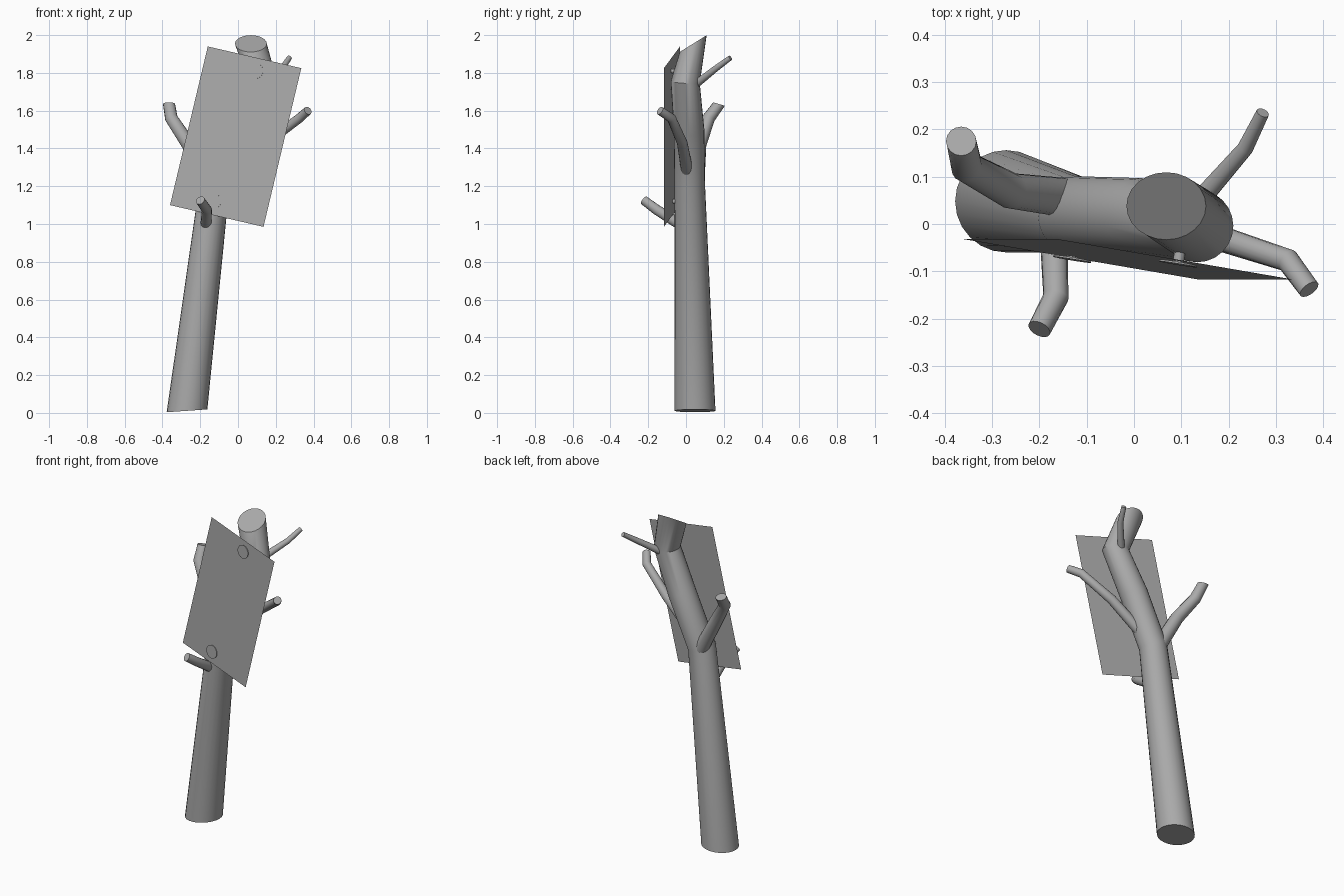
import bpy, bmesh, math
from mathutils import Vector

if "Cube" in bpy.data.objects:
    bpy.data.objects.remove(bpy.data.objects["Cube"], do_unlink=True)

grey = bpy.data.materials.new("plain grey")
grey.use_nodes = True
grey.diffuse_color = (0.4, 0.4, 0.4, 1)
grey.node_tree.nodes["Principled BSDF"].inputs["Base Color"].default_value = (0.4, 0.4, 0.4, 1)


def finish(name, bm, smooth=True):
    """Turn a bmesh into a named, coloured object."""
    mesh = bpy.data.meshes.new(name)
    bm.to_mesh(mesh)
    bm.free()
    mesh.materials.append(grey)
    obj = bpy.data.objects.new(name, mesh)
    bpy.context.collection.objects.link(obj)
    if smooth:
        bpy.ops.object.select_all(action='DESELECT')
        obj.select_set(True)
        bpy.context.view_layer.objects.active = obj
        bpy.ops.object.shade_smooth_by_angle(angle=math.radians(35))
    return obj


def tube(name, path, sides, start=None, end=None):
    """Capped tube through (x, y, z, radius) points; end rings may be cut at a given normal."""
    bm = bmesh.new()
    pts = [Vector(p[:3]) for p in path]
    rings = []
    for i, p in enumerate(pts):
        before = (p - pts[i - 1]).normalized() if i else Vector()
        after = (pts[i + 1] - p).normalized() if i < len(pts) - 1 else Vector()
        normal = before + after
        if i == 0 and start:
            normal = Vector(start)
        if i == len(pts) - 1 and end:
            normal = Vector(end)
        turn = Vector((0, 0, 1)).rotation_difference(normal.normalized())
        ring = []
        for k in range(sides):
            a = math.tau * k / sides
            ring.append(bm.verts.new(p + turn @ Vector((math.cos(a), math.sin(a), 0)) * path[i][3]))
        rings.append(ring)
    for low, high in zip(rings, rings[1:]):
        for k in range(sides):
            n = (k + 1) % sides
            bm.faces.new((low[k], low[n], high[n], high[k]))
    bm.faces.new(rings[0][::-1])
    bm.faces.new(rings[-1])
    return finish(name, bm)


# Leaning trunk with a slanted cut at the top
tube("trunk", [(-0.27, 0.048, 0.011, 0.108), (-0.125, 0.02, 1.2, 0.081),
               (0.015, 0.016, 1.5, 0.081), (0.133, -0.004, 1.75, 0.077),
               (0.068, 0.038, 1.955, 0.084)], 24,
     start=(-0.07, 0, 1), end=(0, -0.53, 0.85))

# Four bent side branches
tube("right_branch", [(-0.14, 0.055, 1.2, 0.042), (-0.26, 0.07, 1.42, 0.038),
                      (-0.353, 0.12, 1.56, 0.034), (-0.365, 0.175, 1.635, 0.032)], 16,
     end=(0, 0.3, 1))
tube("left_branch", [(-0.06, 0.01, 1.26, 0.032), (0.15, -0.02, 1.43, 0.028),
                     (0.325, -0.077, 1.56, 0.025), (0.37, -0.138, 1.6, 0.023)], 16)
tube("back_branch", [(0.13, 0.04, 1.73, 0.022), (0.235, 0.16, 1.825, 0.017),
                     (0.272, 0.235, 1.88, 0.014)], 12)
tube("front_branch", [(-0.17, -0.01, 0.985, 0.03), (-0.165, -0.155, 1.075, 0.027),
                      (-0.2, -0.222, 1.125, 0.025)], 16)

# Thin tilted board
corner = Vector((-0.16, -0.032, 1.94))
across = Vector((0.495, -0.085, -0.115))
down = Vector((-0.2, 0, -0.84))
facing = down.cross(across).normalized()
if facing.y > 0:
    facing.negate()
bm = bmesh.new()
bm.faces.new([bm.verts.new(v) for v in (corner, corner + down, corner + down + across, corner + across)])
finish("board", bm, smooth=False)

# Two nails: flat head in front of the board, shaft into the trunk
for label, s, t in (("upper", 0.545, 0.08), ("lower", 0.432, 0.917)):
    spot = corner + across * s + down * t
    head = spot + facing * 0.007
    for part, a, b, r, sides in (("head", spot + facing * 0.003, head, 0.041, 20),
                                 ("shaft", spot - facing * 0.035, head, 0.012, 12)):
        tube(f"{label}_nail_{part}", [(*a, r), (*b, r)], sides)
